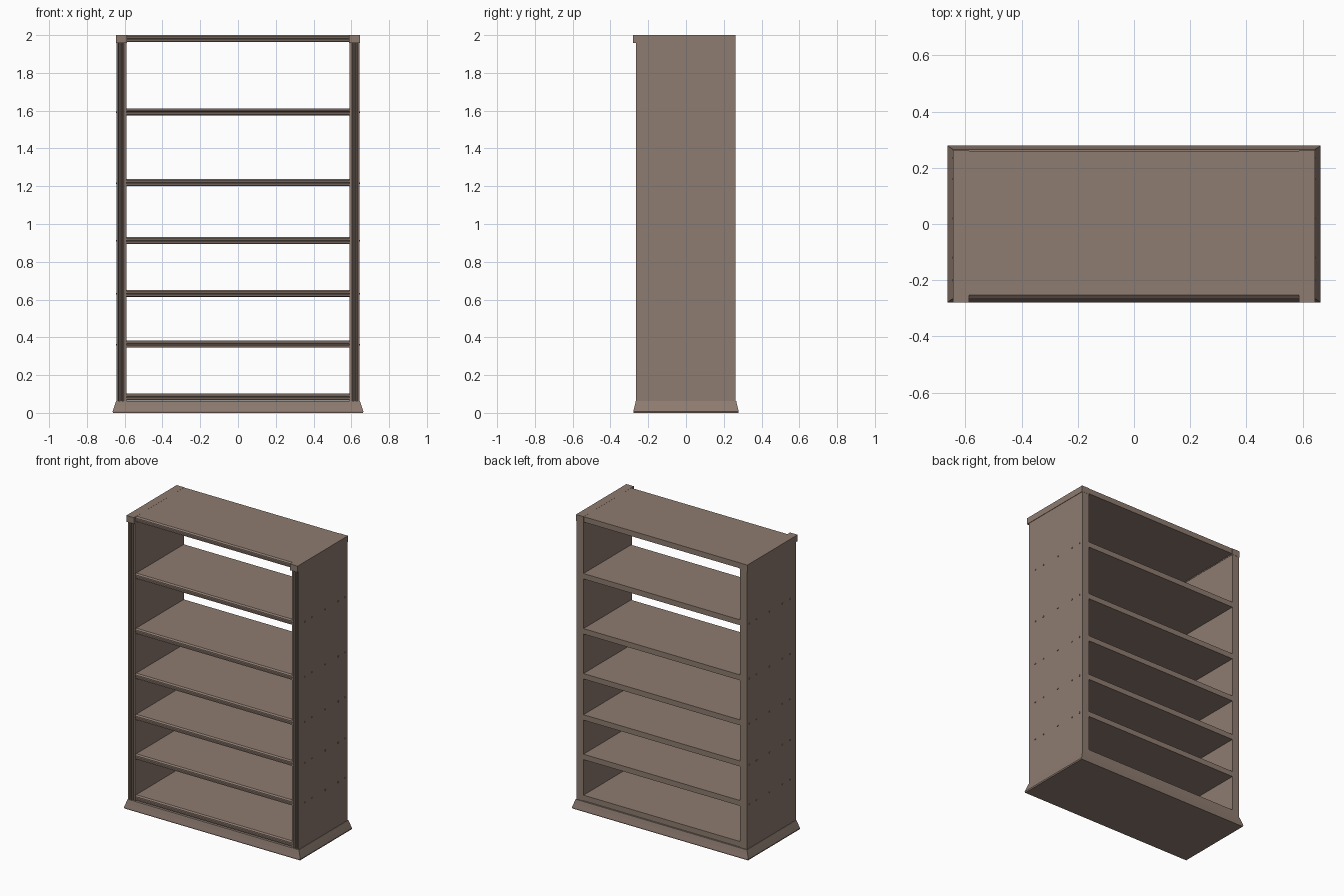
import bpy, bmesh
from mathutils import Vector

if "Cube" in bpy.data.objects:
    bpy.data.objects.remove(bpy.data.objects["Cube"])

wood = bpy.data.materials.new("brown_wood")
wood.diffuse_color = (0.27, 0.2, 0.163, 1)
wood.use_nodes = True
wood.node_tree.nodes["Principled BSDF"].inputs["Base Color"].default_value = wood.diffuse_color


def finish(name, bm):
    bmesh.ops.recalc_face_normals(bm, faces=bm.faces)
    me = bpy.data.meshes.new(name)
    bm.to_mesh(me)
    bm.free()
    me.materials.append(wood)
    ob = bpy.data.objects.new(name, me)
    bpy.context.collection.objects.link(ob)
    return ob


def extrude(name, points, vec):
    """Extrude a closed planar outline along a vector."""
    bm = bmesh.new()
    face = bm.faces.new([bm.verts.new(p) for p in points])
    res = bmesh.ops.extrude_face_region(bm, geom=[face], use_keep_orig=True)
    verts = [g for g in res["geom"] if isinstance(g, bmesh.types.BMVert)]
    bmesh.ops.translate(bm, verts=verts, vec=Vector(vec))
    return finish(name, bm)


def box(name, x0, x1, y0, y1, z0, z1):
    return extrude(name, [(x0, y0, z0), (x1, y0, z0), (x1, y1, z0), (x0, y1, z0)],
                   (0, 0, z1 - z0))


# plinth: stacked rectangles forming a sloped skirt
bm = bmesh.new()
rings = []
for hx, hy, z in ((0.661, 0.277, 0), (0.664, 0.279, 0.008),
                  (0.655, 0.272, 0.035), (0.645, 0.266, 0.063)):
    rings.append([bm.verts.new((sx * hx, sy * hy, z))
                  for sx, sy in ((-1, -1), (1, -1), (1, 1), (-1, 1))])
for a, b in zip(rings, rings[1:]):
    for i in range(4):
        j = (i + 1) % 4
        bm.faces.new((a[i], a[j], b[j], b[i]))
bm.faces.new(rings[0])
bm.faces.new(rings[-1])
finish("plinth", bm)

# side panels with a fluted front edge, and the cap on each
side_profile = [(0.59, 0.261), (0.642, 0.261), (0.642, -0.264), (0.634, -0.264),
                (0.630, -0.256), (0.625, -0.256), (0.621, -0.264), (0.616, -0.264),
                (0.612, -0.256), (0.607, -0.256), (0.603, -0.264), (0.59, -0.264)]
for s, side in ((-1, "left"), (1, "right")):
    extrude(side + "_panel", [(s * x, y, 0.063) for x, y in side_profile], (0, 0, 1.895))
    box(side + "_cap", s * 0.588, s * 0.645, -0.28, 0.262, 1.957, 2.0)

# shelves and top board with a moulded front edge
edge = [(0.26, 0), (-0.252, 0), (-0.261, 0.004), (-0.261, 0.012), (-0.255, 0.015),
        (-0.255, 0.019), (-0.261, 0.022), (-0.261, 0.029), (-0.252, 0.037), (0.26, 0.037)]
shelf_z = [0.066, 0.345, 0.614, 0.894, 1.2, 1.575, 1.9625]
for i, z in enumerate(shelf_z):
    name = "top_board" if i == 6 else "shelf_%d" % (i + 1)
    extrude(name, [(-0.591, y, z + h) for y, h in edge], (1.182, 0, 0))

# small joint pegs poking out of the side panels at shelf height
for i, z in enumerate(shelf_z[1:6]):
    for s, side in ((-1, "left"), (1, "right")):
        for k, y in enumerate((-0.2, -0.12, 0.02, 0.16, 0.235)):
            box("%s_peg_%d_%d" % (side, i + 1, k + 1), s * 0.63, s * 0.646,
                y - 0.004, y + 0.004, z + 0.013, z + 0.021)
